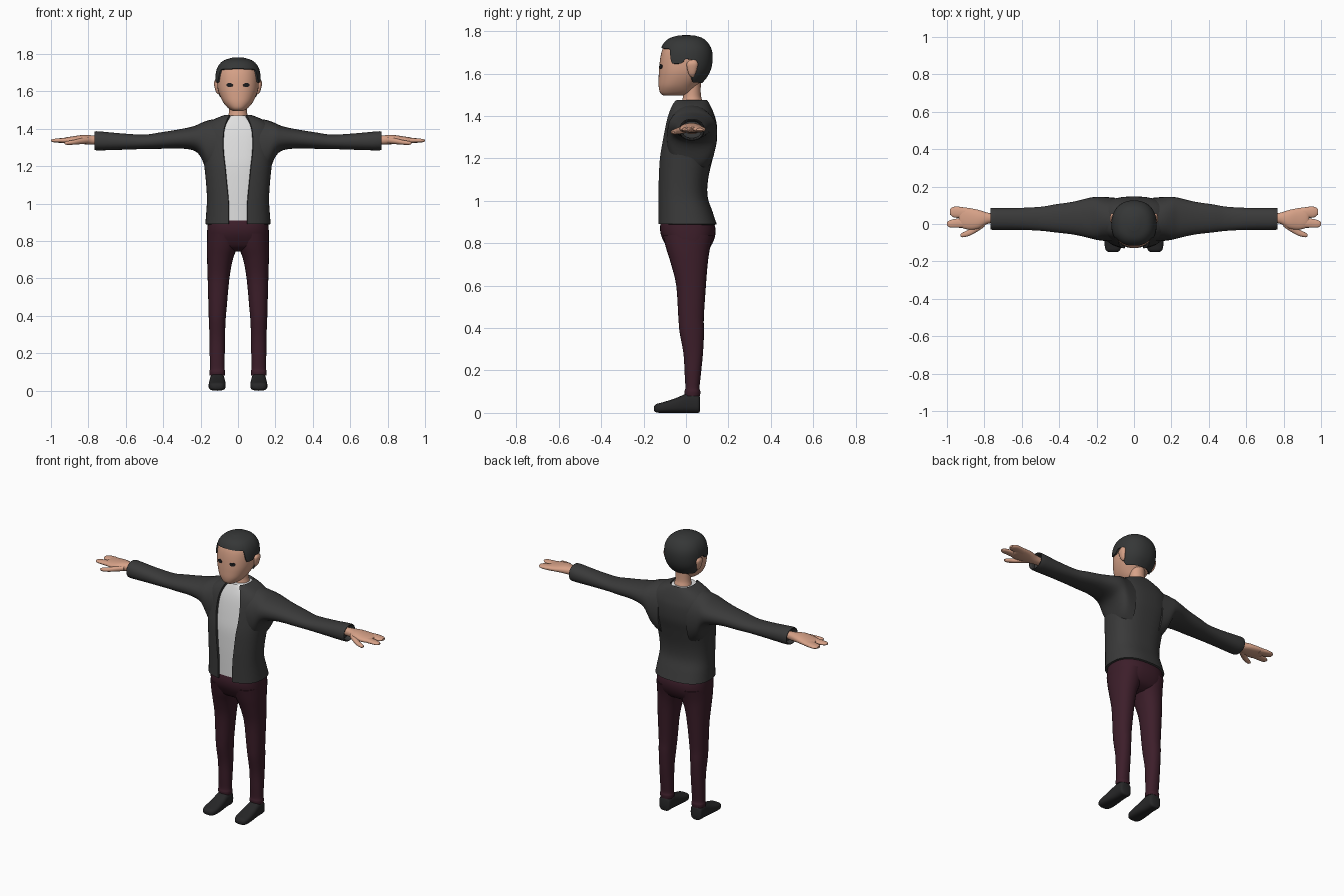
import bpy, bmesh, math


def material(name, rgb):
    m = bpy.data.materials.new(name)
    m.diffuse_color = (*rgb, 1)
    return m


JACKET = material("charcoal cloth", (.042, .042, .042))
HAIR = material("dark hair", (.036, .038, .038))
SHIRT = material("white cloth", (.74, .74, .74))
TROUSERS = material("plum cloth", (.046, .013, .023))
SKIN = material("skin", (.68, .36, .245))
SHOES = material("black leather", (.02, .02, .021))
EYES = material("eye dark", (.012, .012, .014))


def smooth(rows, n=4):
    """Catmull-Rom refinement of a list of number rows."""
    out = []
    for i in range(len(rows) - 1):
        p = [rows[max(0, min(len(rows) - 1, i + k))] for k in (-1, 0, 1, 2)]
        for j in range(n):
            t = j / n
            out.append([.5 * (2 * b + (c - a) * t + (2 * a - 5 * b + 4 * c - d) * t * t
                              + (3 * b - a - 3 * c + d) * t ** 3) for a, b, c, d in zip(*p)])
    return out + [list(rows[-1])]


def power(v, e):
    return math.copysign(abs(v) ** e, v)


def oval(a0, a1, b0, b1, t, e):
    """Point on a rounded box; t = 0 points to the low side of b."""
    return ((a0 + a1) / 2 + (a1 - a0) / 2 * power(math.sin(t), e),
            (b0 + b1) / 2 - (b1 - b0) / 2 * power(math.cos(t), e))


def make(name, grid, mat, closed=True, caps=True, mirror=False, thick=0):
    """Skin a grid of points into an object."""
    bm = bmesh.new()
    vs = [[bm.verts.new(p) for p in row] for row in grid]
    n = len(grid[0])
    for r, s in zip(vs, vs[1:]):
        for i in range(n if closed else n - 1):
            j = (i + 1) % n
            bm.faces.new((r[i], r[j], s[j], s[i]))
    if caps:
        bm.faces.new(vs[0])
        bm.faces.new(vs[-1])
    bmesh.ops.recalc_face_normals(bm, faces=bm.faces)
    me = bpy.data.meshes.new(name)
    bm.to_mesh(me)
    bm.free()
    me.materials.append(mat)
    ob = bpy.data.objects.new(name, me)
    bpy.context.collection.objects.link(ob)
    bpy.ops.object.select_all(action='DESELECT')
    ob.select_set(True)
    bpy.context.view_layer.objects.active = ob
    if thick:
        m = ob.modifiers.new("thickness", 'SOLIDIFY')
        m.thickness, m.offset = thick, -1
        bpy.ops.object.modifier_apply(modifier=m.name)
    if mirror:
        m = ob.modifiers.new("mirror", 'MIRROR')
        m.use_mirror_merge = False
        bpy.ops.object.modifier_apply(modifier=m.name)
    bpy.ops.object.shade_smooth_by_angle(angle=math.radians(45))
    return ob


def loft(name, rows, mat, axis='z', e=.9, seg=28, n=4, mirror=False):
    """Rows are (position along axis, a0, a1, b0, b1)."""
    grid = []
    for s, *box in smooth(rows, n):
        ring = [oval(*box, 2 * math.pi * i / seg, e) for i in range(seg)]
        grid.append([{'z': (a, b, s), 'x': (s, a, b), 'y': (a, s, b)}[axis] for a, b in ring])
    return make(name, grid, mat, mirror=mirror)


# Jacket body, open at the front: z, half width, front, back, half opening
body = [(.89, .175, -.133, .145, .05), (.95, .17, -.133, .125, .05), (1.02, .166, -.133, .102, .052),
        (1.1, .17, -.132, .104, .06), (1.2, .18, -.128, .126, .07), (1.28, .19, -.116, .145, .079),
        (1.36, .195, -.1, .145, .079), (1.41, .183, -.086, .132, .072),
        (1.45, .13, -.07, .115, .058), (1.475, .068, -.058, .1, .045)]
grid = []
for z, w, f, b, g in smooth(body):
    t0 = math.asin((g / w) ** (1 / .8))
    grid.append([(*oval(-w, w, f, b, t0 + (2 * math.pi - 2 * t0) * i / 44, .8), z) for i in range(45)])
make("jacket_body", grid, JACKET, closed=False, caps=False, thick=.014)

# Shirt under the jacket
loft("shirt", [(max(z, .91), .02 - w, w - .02, f + .016, b - .02) for z, w, f, b, g in body[:-1]]
     + [(1.47, -.055, .055, -.045, .085)], SHIRT, e=.8, seg=40)

# Sleeves, with a turned-in cuff
loft("sleeves", [(.1, -.095, .14, 1.12, 1.455), (.16, -.09, .145, 1.165, 1.445),
                 (.2, -.085, .145, 1.25, 1.43), (.24, -.075, .14, 1.285, 1.413),
                 (.32, -.057, .12, 1.295, 1.396), (.42, -.045, .105, 1.293, 1.38),
                 (.5, -.036, .092, 1.292, 1.369), (.62, -.031, .086, 1.288, 1.375),
                 (.758, -.031, .086, 1.285, 1.387), (.758, -.02, .075, 1.296, 1.376),
                 (.735, -.02, .075, 1.296, 1.376)], JACKET, 'x', mirror=True)

# Trousers: hips and legs
loft("hips", [(.925, -.158, .158, -.112, .12), (.88, -.163, .163, -.122, .137), (.84, -.165, .165, -.118, .138),
              (.8, -.164, .164, -.1, .125), (.765, -.158, .158, -.075, .1), (.745, -.13, .13, -.03, .06)],
     TROUSERS, e=.8, seg=36)
loft("legs", [(.84, -.01, .164, -.11, .13), (.77, .003, .166, -.092, .112), (.7, .028, .165, -.07, .102),
              (.6, .046, .162, -.046, .094), (.45, .06, .158, -.036, .084), (.38, .066, .156, -.03, .085),
              (.28, .07, .152, -.012, .08), (.18, .071, .151, -.006, .07), (.12, .072, .15, -.003, .064),
              (.1, .069, .153, -.007, .068), (.08, .071, .151, -.005, .066)], TROUSERS, mirror=True)

# Shoes
loft("shoes", [(.066, .088, .136, .008, .075), (.058, .074, .148, 0, .088), (.03, .072, .15, 0, .095),
               (0, .071, .151, 0, .09), (-.05, .067, .155, 0, .069), (-.11, .066, .157, 0, .05),
               (-.14, .075, .15, .002, .042), (-.151, .09, .135, .01, .03)], SHOES, 'y', e=.7, mirror=True)

# Hands: palm, finger groups and thumb
loft("palms", [(.73, .005, .055, 1.318, 1.362), (.78, .002, .06, 1.315, 1.365), (.83, -.025, .075, 1.318, 1.367),
               (.88, -.03, .085, 1.32, 1.36), (.92, -.02, .088, 1.323, 1.354), (.935, 0, .07, 1.33, 1.348)],
     SKIN, 'x', mirror=True)
loft("outer_fingers", [(.89, .03, .084, 1.322, 1.355), (.93, .032, .092, 1.324, 1.352),
                       (.965, .036, .092, 1.326, 1.348), (.983, .05, .08, 1.331, 1.343)], SKIN, 'x', mirror=True)
loft("index_fingers", [(.89, -.02, .036, 1.322, 1.355), (.94, -.02, .03, 1.325, 1.35),
                       (.985, -.018, .02, 1.328, 1.346), (1, -.006, .008, 1.333, 1.341)], SKIN, 'x', mirror=True)
loft("thumbs", [(.8, -.015, .03, 1.322, 1.355), (.84, -.042, .005, 1.318, 1.35), (.88, -.063, -.028, 1.315, 1.34),
                (.915, -.071, -.045, 1.314, 1.334), (.928, -.066, -.054, 1.32, 1.328)], SKIN, 'x', mirror=True)

# Neck
loft("neck", [(1.43, -.06, .06, -.025, .085), (1.47, -.052, .052, -.018, .078), (1.5, -.047, .047, -.014, .07),
              (1.56, -.047, .047, -.014, .07)], SKIN, e=1)

# Head: z, half width, front, back
skull = [(1.496, .028, -.105, -.02), (1.51, .052, -.122, .03), (1.54, .078, -.129, .052), (1.58, .098, -.129, .086),
         (1.62, .109, -.127, .107), (1.67, .111, -.122, .115), (1.71, .106, -.113, .111), (1.74, .09, -.098, .094),
         (1.76, .064, -.072, .07), (1.772, .022, -.03, .03)]
loft("head", [(z, -w, w, f, b) for z, w, f, b in skull], SKIN, seg=48)
fine = smooth(skull, 8)


def lerp(rows, x):
    """Linear lookup of a table by its first column."""
    x = max(rows[0][0], min(rows[-1][0], x))
    for p, q in zip(rows, rows[1:]):
        if x <= q[0]:
            k = (x - p[0]) / (q[0] - p[0])
            return [a + (b - a) * k for a, b in zip(p, q)]


# Hair shell: the hairline height depends on the angle from the front
hairline = [(0, 1.72), (52, 1.716), (60, 1.66), (64, 1.647), (84, 1.647), (90, 1.67),
            (104, 1.665), (110, 1.58), (122, 1.558), (180, 1.556)]
grid = []
for k in range(17):
    ring = []
    for i in range(96):
        a = 360 * i / 96
        low = lerp(hairline, min(a, 360 - a))[1]
        z = low + (1.772 - low) * math.sin(math.pi / 2 * k / 16)
        _, w, f, b = lerp(fine, z)
        ring.append((*oval(-w - .01, w + .01, f - .007, b + .011, math.radians(a), .9),
                     z + .008 * max(0, (z - 1.70) / .072)))
    grid.append(ring)
top = [(x * .3, y * .3, 1.782) for x, y, z in grid[-1]]
hair = make("hair", grid + [top], HAIR, caps=False, thick=.014)
bm = bmesh.new()
bm.from_mesh(hair.data)
bmesh.ops.holes_fill(bm, edges=[e for e in bm.edges if e.is_boundary], sides=0)
# Close the crown
crown = [e for e in bm.edges if all(v.co.z > 1.7815 and math.hypot(*v.co.xy) < .02 for v in e.verts)]
bmesh.ops.contextual_create(bm, geom=crown)
bm.to_mesh(hair.data)
bm.free()

# Ears
loft("ears", [(1.585, .1, .108, .022, .036), (1.6, .1, .119, .012, .045), (1.63, .1, .127, .004, .054),
              (1.65, .1, .128, .004, .056), (1.665, .104, .12, .018, .046)], SKIN, seg=16, mirror=True)

# Eyes: thin curved patches on the face
grid = []
for r in (1, .55, .05):
    ring = []
    for i in range(20):
        t = 2 * math.pi * i / 20
        x, z = .045 + .017 * r * math.cos(t), 1.634 + .011 * r * math.sin(t)
        _, w, f, b = lerp(fine, z)
        c = math.cos(math.asin((x / w) ** (1 / .9))) ** .9
        ring.append((x, (f + b) / 2 - (b - f) / 2 * c - .003, z))
    grid.append(ring)
make("eyes", grid, EYES, caps=False, mirror=True, thick=.005)
